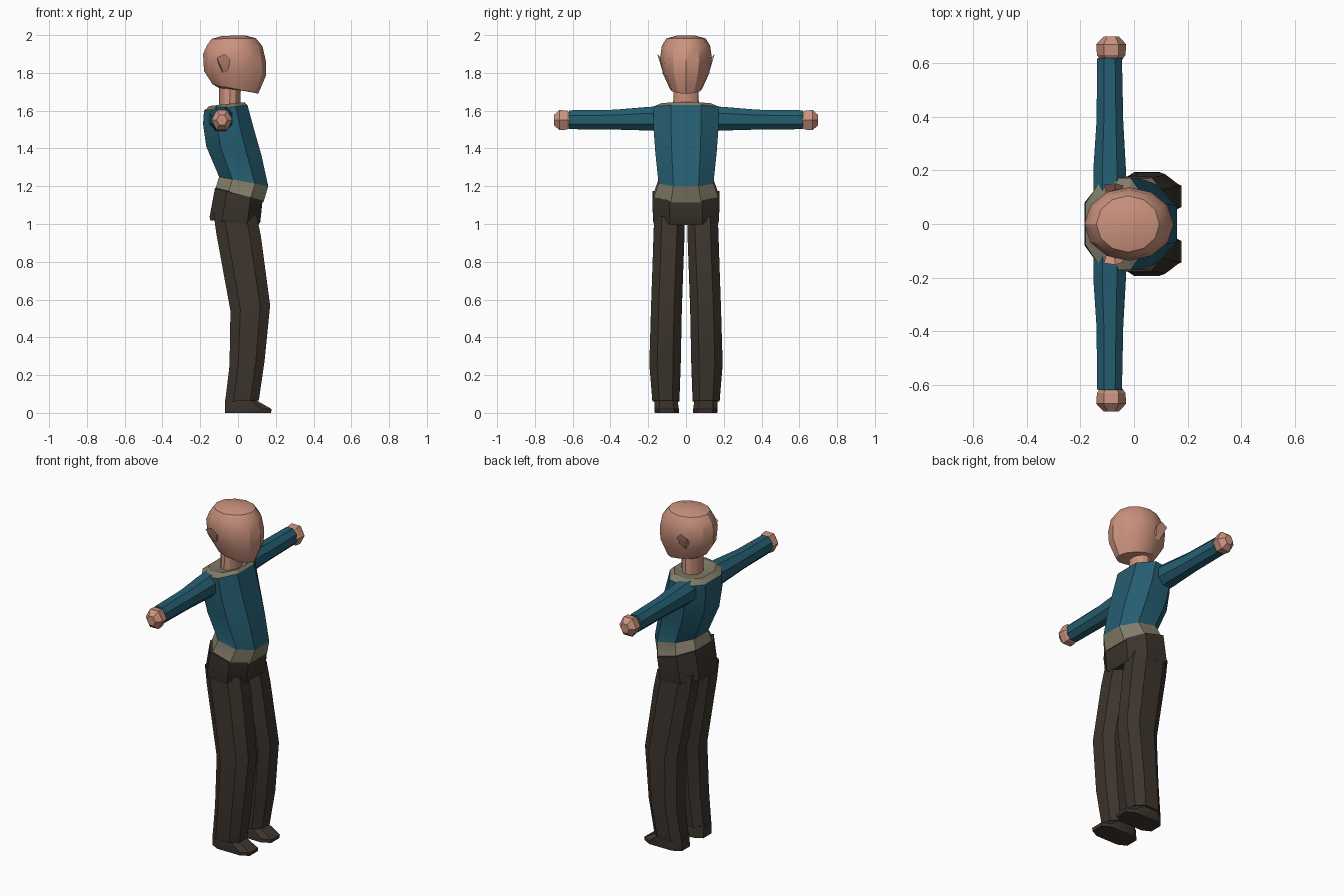
import bpy, bmesh, math
from mathutils import Vector

if "Cube" in bpy.data.objects:
    bpy.data.objects.remove(bpy.data.objects["Cube"])


def material(name, rgb):
    m = bpy.data.materials.new(name)
    m.diffuse_color = (*rgb, 1)
    m.use_nodes = True
    m.node_tree.nodes["Principled BSDF"].inputs["Base Color"].default_value = m.diffuse_color
    return m


SKIN = material("skin", (0.60, 0.29, 0.21))
BLUE = material("blue_shirt", (0.018, 0.112, 0.165))
KHAKI = material("khaki_trim", (0.22, 0.20, 0.14))
DARK = material("dark_trousers", (0.046, 0.035, 0.026))


def chopped(c):
    # Unit rectangle with chopped corners, eight points
    return [(1, -c), (1, c), (c, 1), (-c, 1), (-1, c), (-1, -c), (-c, -1), (c, -1)]


def ellipse(n):
    return [(math.cos(2 * math.pi * i / n), math.sin(2 * math.pi * i / n)) for i in range(n)]


def level_ring(shape, xb, zb, xf, zf, y0, y1):
    # Ring around the body, tilted from a back point to a front point
    return [Vector((xb + (xf - xb) * (u + 1) / 2,
                    y0 + (y1 - y0) * (v + 1) / 2,
                    zb + (zf - zb) * (u + 1) / 2)) for u, v in shape]


def loft(name, rings, mats, bands=None, mirror=False, angle=28):
    # Skin a list of rings; bands gives a material slot for each strip
    bm = bmesh.new()
    rows = [[bm.verts.new(p) for p in r] for r in rings]
    n = len(rows[0])
    for k in range(len(rows) - 1):
        for i in range(n):
            j = (i + 1) % n
            f = bm.faces.new((rows[k][i], rows[k][j], rows[k + 1][j], rows[k + 1][i]))
            f.material_index = bands[k] if bands else 0
    bm.faces.new(rows[0][::-1]).material_index = bands[0] if bands else 0
    bm.faces.new(rows[-1]).material_index = bands[-1] if bands else 0
    bmesh.ops.recalc_face_normals(bm, faces=bm.faces)
    me = bpy.data.meshes.new(name)
    bm.to_mesh(me)
    bm.free()
    for m in mats:
        me.materials.append(m)
    ob = bpy.data.objects.new(name, me)
    bpy.context.collection.objects.link(ob)
    if mirror:
        mod = ob.modifiers.new("mirror", 'MIRROR')
        mod.use_axis = (False, True, False)
    bpy.ops.object.select_all(action='DESELECT')
    ob.select_set(True)
    bpy.context.view_layer.objects.active = ob
    bpy.ops.object.shade_smooth_by_angle(angle=math.radians(angle))
    return ob


# Head and neck
head_rows = [(-.10, 1.58, .01, 1.60, .07), (-.10, 1.72, .015, 1.71, .065),
             (-.135, 1.74, .107, 1.69, .085), (-.18, 1.81, .148, 1.785, .123),
             (-.185, 1.90, .148, 1.86, .137), (-.165, 1.945, .13, 1.94, .128),
             (-.14, 1.98, .095, 1.983, .105), (-.08, 1.996, .04, 1.998, .05)]
loft("head", [level_ring(ellipse(12), a, b, c, d, -h, h) for a, b, c, d, h in head_rows],
     [SKIN])

# Pointed ears, growing out and back from the head
ear = [(-.085, 1.82), (-.05, 1.83), (-.04, 1.87), (-.07, 1.90), (-.112, 1.88)]
ear_root = [Vector((-.07 + (x + .07) * .8, .115, 1.80 + (z - 1.82) * .8)) for x, z in ear]
ear_rim = [Vector((x, .128 + (z - 1.82) * .3, z)) for x, z in ear]
loft("ear", [ear_root, ear_rim], [SKIN], mirror=True)

# Torso: khaki waistband, blue shirt, khaki collar
torso_rows = [(-.125, 1.17, .135, 1.115, .175), (-.10, 1.25, .16, 1.20, .145),
              (-.168, 1.41, .125, 1.36, .162), (-.185, 1.53, .085, 1.50, .172),
              (-.18, 1.60, .05, 1.63, .172), (-.15, 1.625, .035, 1.645, .13),
              (-.11, 1.62, .015, 1.63, .075)]
loft("torso", [level_ring(chopped(.46), a, b, c, d, -h, h) for a, b, c, d, h in torso_rows],
     [KHAKI, BLUE], [0, 1, 1, 1, 0, 0])

# Arms
arm_rows = [(.10, -.15, -.03, 1.49, 1.625), (.20, -.152, -.03, 1.495, 1.62),
            (.38, -.14, -.04, 1.50, 1.605), (.62, -.137, -.045, 1.502, 1.602)]


def arm_ring(y, x0, x1, z0, z1):
    return [Vector(((x0 + x1) / 2 + u * (x1 - x0) / 2, y, (z0 + z1) / 2 + v * (z1 - z0) / 2))
            for u, v in chopped(.45)]


loft("arm", [arm_ring(*r) for r in arm_rows], [BLUE], mirror=True)

# Fists
fist_rows = [(.605, .035), (.63, .053), (.67, .056), (.70, .028)]
loft("fist", [[Vector((-.085 + r * u, y, 1.55 + 1.1 * r * v)) for u, v in ellipse(6)]
              for y, r in fist_rows], [SKIN], mirror=True)

# Hips
hip_rows = [(-.148, 1.02, .108, .995, .170), (-.15, 1.04, .118, 1.01, .175),
            (-.122, 1.19, .13, 1.125, .178), (-.09, 1.19, .10, 1.13, .15)]
loft("hips", [level_ring(chopped(.5), a, b, c, d, -h, h) for a, b, c, d, h in hip_rows],
     [DARK])

# Trouser legs
leg_rows = [(-.13, 1.06, .10, 1.04, .008, .168), (-.115, .95, .122, .93, .008, .172),
            (-.04, .54, .17, .57, .022, .185), (-.045, .25, .14, .27, .028, .194),
            (-.068, .06, .11, .065, .035, .178)]
loft("trouser_leg", [level_ring(chopped(.5), *r) for r in leg_rows], [DARK], mirror=True)

# Shoes
shoe_rows = [(-.07, 0, .175, 0, .038, .165), (-.07, .02, .178, .02, .038, .168),
             (-.07, .07, .10, .065, .045, .165)]
loft("shoe", [level_ring(chopped(.6), *r) for r in shoe_rows], [DARK], mirror=True)
